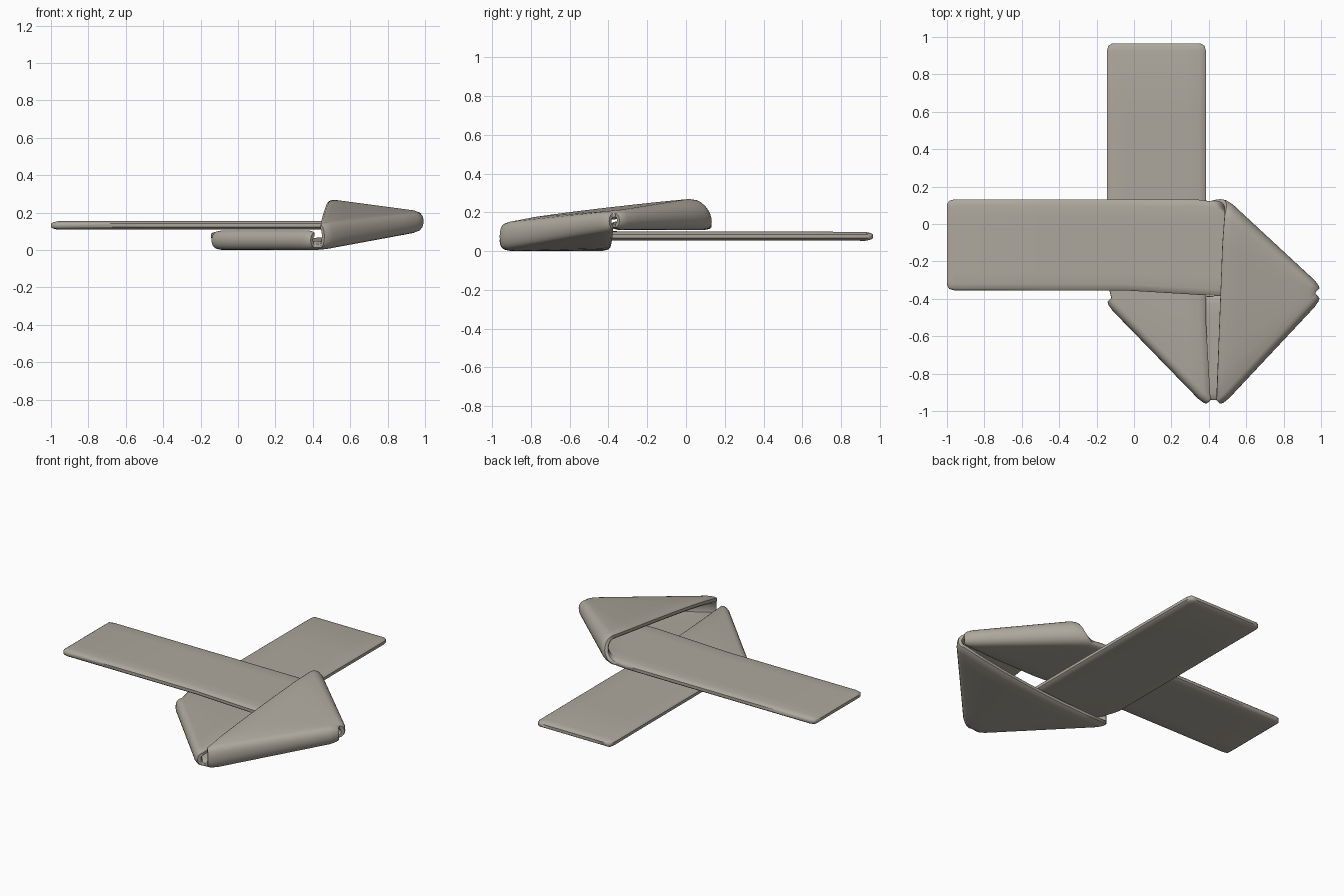
import bpy, bmesh, math
from mathutils import Vector

if "Cube" in bpy.data.objects:
    bpy.data.objects.remove(bpy.data.objects["Cube"])

TH = 0.023                      # half thickness of the band
rungs = []                      # (edge a, edge b, thickness factor)


def rung(a, b, f=1.0):
    rungs.append((Vector(a), Vector(b), f))


def fold_point(tip, n, axis, cz, h, depth, k, up, th):
    s = -1 if up else 1
    p = Vector((tip[0], tip[1], cz + s * h * math.cos(th)))
    return p + n * depth * (math.sin(th) - 1) + axis * k * h * (th - math.pi / 2)


def fold(a, b, n, axis, up, steps=10):
    """Diagonal turn-over: a and b are (tip, centre z, half height, depth, axial drift)."""
    n = Vector((*n, 0)).normalized()
    axis = Vector((*axis, 0)).normalized()
    for i in range(steps + 1):
        th = math.pi * i / steps
        rung(fold_point(a[0], n, axis, *a[1:], up, th),
             fold_point(b[0], n, axis, *b[1:], up, th))


def bridge(a1, b1, pa, pb, steps=7):
    """Straight run from the last rung to a1-b1, with eased heights."""
    a0, b0, _ = rungs[-1]
    a1, b1 = Vector(a1), Vector(b1)
    for i in range(1, steps):
        t = i / steps
        a, b = a0.lerp(a1, t), b0.lerp(b1, t)
        a.z = a0.z + (a1.z - a0.z) * t ** pa
        b.z = b0.z + (b1.z - b0.z) * t ** pb
        rung(a, b)


END = [(0, 0.4, 0.028), (0.012, 0.75, 0.008), (0.04, 1.0, 0.0)]   # along, thickness, inset

# back arm
for s, f, i in END:
    rung((-0.145 + i, 0.965 - s, 0.08), (0.385 - i, 0.965 - s, 0.08), f)
for y in (0.6, 0.2, -0.1, -0.3):
    rung((-0.145, y, 0.081), (0.385, y - 0.25 * (0.6 - y), 0.081))
# first turn, downward
fold(((-0.135, -0.41), 0.057, 0.030, 0.02, 0), ((0.395, -0.955), 0.057, 0.030, 0.02, 0),
     (-1, -1), (1, -1), False)
# lower run
bridge((0.971, -0.376, 0.125), (0.441, -0.941, 0.027), 2.2, 1)
# second turn, upward
fold(((0.985, -0.39), 0.157, 0.032, 0.02, 0), ((0.455, -0.955), 0.078, 0.051, 0.02, 0),
     (1, -1), (1, 1), True)
# upper run
bridge((0.971, -0.364, 0.189), (0.478, 0.032, 0.254), 1, 0.8)
# third turn, downward
fold(((0.985, -0.35), 0.162, 0.027, 0.02, 0), ((0.48, 0.118), 0.195, 0.059, 0.05, 0.6),
     (1, 1), (-1, 1), False)
# left arm
for xa, xb, ya in ((0.75, 0.33, -0.38), (0.45, 0.25, -0.385), (0.2, 0.1, -0.37),
                   (-0.05, -0.1, -0.355), (-0.5, -0.5, -0.355)):
    rung((xa, ya, 0.136), (xb, 0.132, 0.136))
for s, f, i in reversed(END):
    rung((-1 + s, -0.355 + i, 0.136), (-1 + s, 0.132 - i, 0.136), f)

# rounded cross-section: (position across the band, thickness factor)
half = [(0, 0.4), (0.02, 0.75), (0.07, 1), (0.2, 1), (0.35, 1)]
prof = half + [(0.5, 1)] + [(1 - u, t) for u, t in reversed(half)]

bm = bmesh.new()
rings = []
for i, (a, b, f) in enumerate(rungs):
    pa, pb, _ = rungs[max(i - 1, 0)]
    na, nb, _ = rungs[min(i + 1, len(rungs) - 1)]
    top, bottom = [], []
    for u, t in prof:
        tangent = na.lerp(nb, u) - pa.lerp(pb, u)
        n = tangent.cross(b - a).normalized()
        p = a.lerp(b, u)
        off = n * TH * min(t, f)
        top.append(bm.verts.new(p + off))
        bottom.append(bm.verts.new(p - off))
    rings.append(top + bottom[::-1])
for r, q in zip(rings, rings[1:]):
    m = len(r)
    for j in range(m):
        k = (j + 1) % m
        bm.faces.new((r[j], r[k], q[k], q[j]))
bm.faces.new(rings[0])
bm.faces.new(rings[-1][::-1])
bmesh.ops.recalc_face_normals(bm, faces=bm.faces)
low = min(v.co.z for v in bm.verts)
for v in bm.verts:
    v.co.z -= low

mesh = bpy.data.meshes.new("folded_band")
bm.to_mesh(mesh)
bm.free()
band = bpy.data.objects.new("folded_band", mesh)
bpy.context.collection.objects.link(band)
mat = bpy.data.materials.new("warm grey")
mat.diffuse_color = (0.42, 0.39, 0.335, 1)
mat.use_nodes = True
mat.node_tree.nodes["Principled BSDF"].inputs["Base Color"].default_value = mat.diffuse_color
mesh.materials.append(mat)

bpy.context.view_layer.objects.active = band
band.select_set(True)
bpy.ops.object.shade_smooth_by_angle(angle=math.radians(50))
